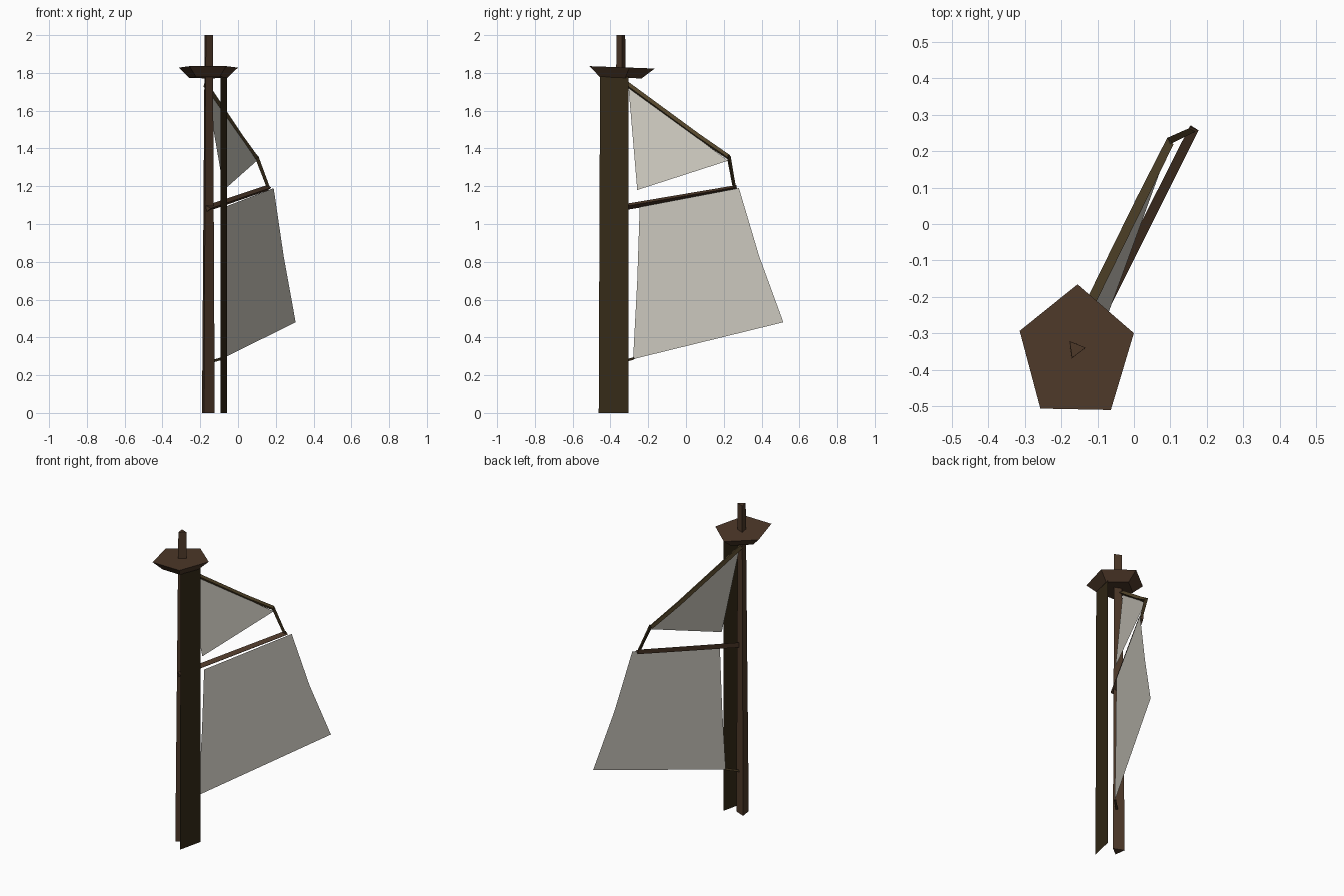
import bpy
import bmesh
import math
from mathutils import Vector

cube = bpy.data.objects.get("Cube")
if cube:
    bpy.data.objects.remove(cube, do_unlink=True)


def material(name, rgb):
    mat = bpy.data.materials.new(name)
    mat.use_nodes = True
    mat.diffuse_color = (*rgb, 1)
    bsdf = mat.node_tree.nodes["Principled BSDF"]
    bsdf.inputs["Base Color"].default_value = (*rgb, 1)
    bsdf.inputs["Roughness"].default_value = 0.9
    return mat


brown = material("brown wood", (0.075, 0.04, 0.022))
olive = material("olive wood", (0.11, 0.075, 0.03))
dark = material("dark wood", (0.035, 0.023, 0.009))
canvas = material("sail canvas", (0.62, 0.595, 0.53))


def add_object(name, bm, mat):
    mesh = bpy.data.meshes.new(name)
    bm.to_mesh(mesh)
    bm.free()
    mesh.materials.append(mat)
    obj = bpy.data.objects.new(name, mesh)
    bpy.context.collection.objects.link(obj)
    return obj


def spar(name, points, radii, mat, sides=3, spin=0, stretch=1):
    """Faceted beam along a path, with a radius at each point."""
    points = [Vector(p) for p in points]
    turn = Vector((0, 0, 1)).rotation_difference(points[-1] - points[0])
    bm = bmesh.new()
    rings = []
    for p, r in zip(points, radii):
        ring = []
        for i in range(sides):
            a = math.radians(spin) + math.tau * i / sides
            offset = Vector((r * math.cos(a), r * stretch * math.sin(a), 0))
            ring.append(bm.verts.new(p + turn @ offset))
        rings.append(ring)
    for low, high in zip(rings, rings[1:]):
        for i in range(sides):
            j = (i + 1) % sides
            bm.faces.new((low[i], low[j], high[j], high[i]))
    bm.faces.new(reversed(rings[0]))
    bm.faces.new(rings[-1])
    bmesh.ops.recalc_face_normals(bm, faces=bm.faces)
    return add_object(name, bm, mat)


def sheet(name, outline, mat):
    """Single flat panel from its outline."""
    bm = bmesh.new()
    bm.faces.new([bm.verts.new(p) for p in outline])
    return add_object(name, bm, mat)


# Mast and the lookout platform near its top
spar("mast", [(-0.165, -0.345, 0), (-0.16, -0.343, 2)], (0.042, 0.027), brown, spin=8)
spar("lookout_platform", [(-0.158, -0.357, 1.775), (-0.158, -0.355, 1.83)],
     (0.106, 0.165), brown, sides=5, spin=89, stretch=1.15)

# Flat climbing panel beside the mast
sheet("climbing_panel", [(-0.093, -0.462, 0), (-0.057, -0.305, 0),
                         (-0.057, -0.305, 1.78), (-0.093, -0.455, 1.78)], dark)

# Spars that carry the sails
spar("upper_spar", [(-0.172, -0.315, 1.74), (0.012, 0.06, 1.465), (0.095, 0.225, 1.353)],
     (0.017, 0.017, 0.015), olive, spin=90)
spar("middle_spar", [(-0.16, -0.375, 1.082), (0.162, 0.265, 1.192)],
     (0.019, 0.017), brown, spin=90)
spar("spar_link", [(0.095, 0.225, 1.36), (0.158, 0.255, 1.195)], (0.012, 0.01), dark)
spar("lower_peg", [(-0.155, -0.34, 0.268), (-0.085, -0.275, 0.288)], (0.008, 0.008), dark)

# Sails: the lower one lies in one upright plane
sheet("upper_sail", [(-0.17, -0.305, 1.73), (-0.075, -0.258, 1.18), (0.1, 0.222, 1.335)], canvas)
lower_outline = [(-0.245, 1.09), (-0.258, 0.7), (-0.28, 0.285),
                 (0.515, 0.48), (0.387, 0.83), (0.28, 1.19)]
sheet("lower_sail", [(0.05 + y / 2.02, y, z) for y, z in lower_outline], canvas)
